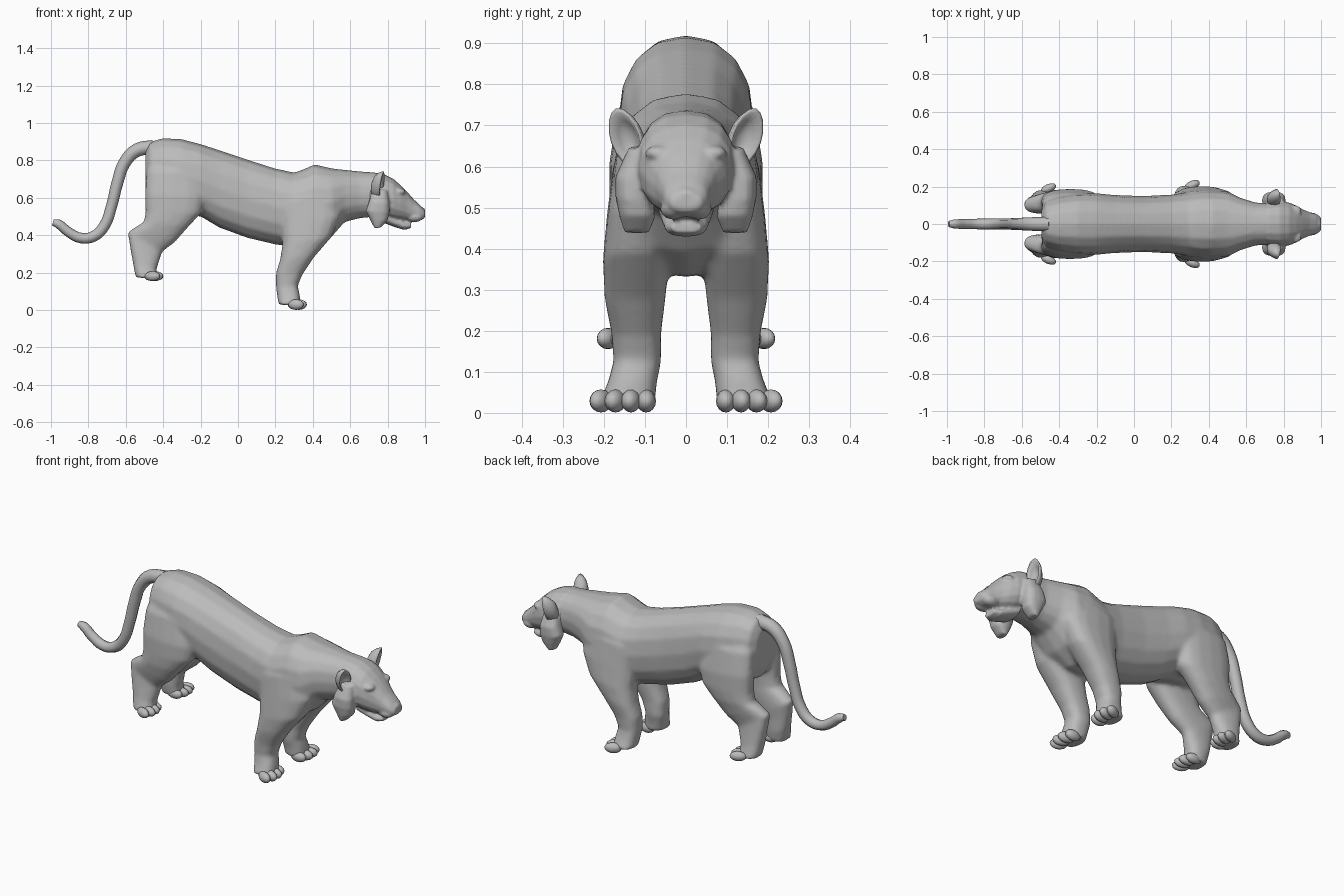
import bpy, bmesh, math
from mathutils import Vector, Matrix

cube = bpy.data.objects.get("Cube")
if cube:
    bpy.data.objects.remove(cube, do_unlink=True)

grey = bpy.data.materials.new("plain_grey")
grey.use_nodes = True
grey.diffuse_color = (0.5, 0.5, 0.5, 1)
grey.node_tree.nodes["Principled BSDF"].inputs["Base Color"].default_value = (0.5, 0.5, 0.5, 1)


def loft(bm, rings, power=2.3, sides=16):
    """Skin closed rings, each given as centre and two half-axes."""
    loops = []
    for c, u, v in rings:
        loop = []
        for i in range(sides):
            a = math.tau * i / sides
            p = [math.copysign(abs(t) ** (2 / power), t) for t in (math.cos(a), math.sin(a))]
            loop.append(bm.verts.new(Vector(c) + Vector(u) * p[0] + Vector(v) * p[1]))
        loops.append(loop)
    for a, b in zip(loops, loops[1:]):
        for i in range(sides):
            j = (i + 1) % sides
            bm.faces.new((a[i], a[j], b[j], b[i]))
    bm.faces.new(loops[0][::-1])
    bm.faces.new(loops[-1])


def along(bm, sections):
    """Loft along x from (x, bottom, top, half width)."""
    loft(bm, [((x, 0, (lo + hi) / 2), (0, w, 0), (0, 0, (hi - lo) / 2))
              for x, lo, hi, w in sections])


def limb(bm, sections, side):
    """Loft from tilted cuts (back x, z, front x, z, inner y, outer y)."""
    loft(bm, [(((xb + xf) / 2, side * (yi + yo) / 2, (zb + zf) / 2),
               ((xf - xb) / 2, 0, (zf - zb) / 2), (0, (yo - yi) / 2, 0))
              for xb, zb, xf, zf, yi, yo in sections], power=2.5)


def blob(bm, centre, radii, turn=0):
    m = Matrix.Translation(centre) @ Matrix.Rotation(turn, 4, "Z") @ Matrix.Diagonal((*radii, 1))
    bmesh.ops.create_uvsphere(bm, u_segments=12, v_segments=8, radius=1, matrix=m)


def finish(name, bm, fuse=0, relax=0):
    bmesh.ops.recalc_face_normals(bm, faces=bm.faces)
    mesh = bpy.data.meshes.new(name)
    bm.to_mesh(mesh)
    bm.free()
    mesh.materials.append(grey)
    mesh.shade_smooth()
    ob = bpy.data.objects.new(name, mesh)
    bpy.context.collection.objects.link(ob)
    if fuse:
        mod = ob.modifiers.new("fuse", "REMESH")
        mod.mode = "VOXEL"
        mod.voxel_size = fuse
        mod.use_smooth_shade = True
        mod = ob.modifiers.new("relax", "SMOOTH")
        mod.factor = 0.5
        mod.iterations = relax
    return ob


# Torso and neck, fused with the legs
bm = bmesh.new()
along(bm, [(-.495, .62, .85, .08), (-.47, .56, .90, .125), (-.4, .53, .92, .15),
           (-.3, .51, .914, .165), (-.2, .5, .888, .165), (-.1, .44, .855, .155),
           (.05, .385, .805, .15), (.2, .35, .757, .157), (.3, .335, .736, .172),
           (.35, .33, .753, .178), (.41, .335, .78, .18), (.5, .39, .758, .175),
           (.57, .47, .75, .14), (.65, .49, .742, .115), (.74, .5, .735, .11),
           (.8, .52, .7, .09)])
fore = [(.28, .7, .46, .72, .02, .12), (.22, .58, .53, .62, .03, .178),
        (.23, .46, .55, .5, .03, .193), (.237, .35, .5, .39, .04, .203),
        (.225, .27, .405, .28, .05, .198), (.203, .2, .345, .19, .06, .182),
        (.203, .12, .32, .13, .06, .177), (.21, .07, .33, .085, .07, .19),
        (.217, .03, .335, .02, .075, .212)]
hind = [(-.46, .83, -.25, .82, .02, .11), (-.49, .74, -.2, .74, .04, .165),
        (-.498, .62, -.178, .6, .05, .187), (-.495, .52, -.195, .52, .05, .187),
        (-.505, .47, -.26, .45, .055, .182), (-.548, .445, -.335, .365, .055, .167),
        (-.59, .415, -.405, .31, .055, .15), (-.578, .34, -.42, .265, .06, .157),
        (-.562, .25, -.435, .22, .06, .167), (-.548, .175, -.43, .165, .07, .185)]
for s in (1, -1):
    limb(bm, fore, s)
    limb(bm, hind, s)
finish("torso_and_legs", bm, .011, 5)

# Paws with four toes each
for name, x, z, ys, sizes in (
        ("fore_paws", .318, .029, (.097, .134, .172, .207), (.045, .024, .028)),
        ("hind_paws", -.45, .181, (.092, .125, .158, .19), (.045, .023, .026))):
    bm = bmesh.new()
    for s in (1, -1):
        for k, y in enumerate(ys):
            reach = .006 if k in (1, 2) else -.008
            blob(bm, (x + reach, s * y, z), sizes, s * math.radians(8 * k))
    finish(name, bm)

# Head with muzzle, jaw, brows and cheek ruffs
bm = bmesh.new()
along(bm, [(.66, .53, .735, .09), (.72, .5, .737, .115), (.78, .49, .727, .12),
           (.83, .48, .702, .115), (.87, .477, .668, .098), (.905, .475, .632, .077),
           (.94, .475, .592, .063), (.975, .478, .56, .054), (1.0, .492, .53, .038)])
along(bm, [(.78, .465, .53, .07), (.84, .443, .5, .06), (.89, .428, .475, .052),
           (.925, .438, .465, .038)])
ruff = [(.72, .65, .8, .64, .07, .14), (.7, .58, .81, .57, .08, .172),
        (.683, .53, .81, .52, .08, .172), (.71, .475, .8, .48, .075, .162),
        (.73, .437, .765, .442, .09, .15)]
for s in (1, -1):
    limb(bm, ruff, s)
    blob(bm, (.862, s * .065, .632), (.034, .036, .02), -s * .5)
    blob(bm, (.945, s * .03, .497), (.045, .033, .027))
blob(bm, (.978, 0, .532), (.024, .032, .018))
finish("head", bm, .007, 3)

# Cupped ears: outer shell, rim, then hollow
bm = bmesh.new()
for s in (1, -1):
    axis = Vector((.9, s * .35, .1))
    u, v = Vector((-.012, s * .036, -.012)), Vector((.008, s * .024, .072))
    base = Vector((.755, s * .141, .668))
    loft(bm, [(base + axis * d, u * k, v * k) for d, k in
              ((-.045, .3), (-.035, .7), (-.01, .95), (.015, 1), (.018, .85), (-.005, .6),
               (-.015, .25))], power=1.9)
finish("ears", bm)

# Tapered tail
curve = bpy.data.curves.new("tail", "CURVE")
curve.dimensions = "3D"
curve.bevel_depth = .033
curve.bevel_resolution = 2
curve.resolution_u = 4
curve.use_fill_caps = True
path = [(-.45, .87, 1.2), (-.54, .855, 1.1), (-.605, .79, 1), (-.645, .68, .95), (-.675, .56, .9),
        (-.715, .45, .9), (-.77, .395, .88), (-.84, .385, .85), (-.91, .42, .8),
        (-.96, .46, .75), (-.99, .468, .5)]
spline = curve.splines.new("BEZIER")
spline.bezier_points.add(len(path) - 1)
for point, (x, z, r) in zip(spline.bezier_points, path):
    point.co = (x, 0, z)
    point.radius = r
    point.handle_left_type = point.handle_right_type = "AUTO"
curve.materials.append(grey)
bpy.context.collection.objects.link(bpy.data.objects.new("tail", curve))
